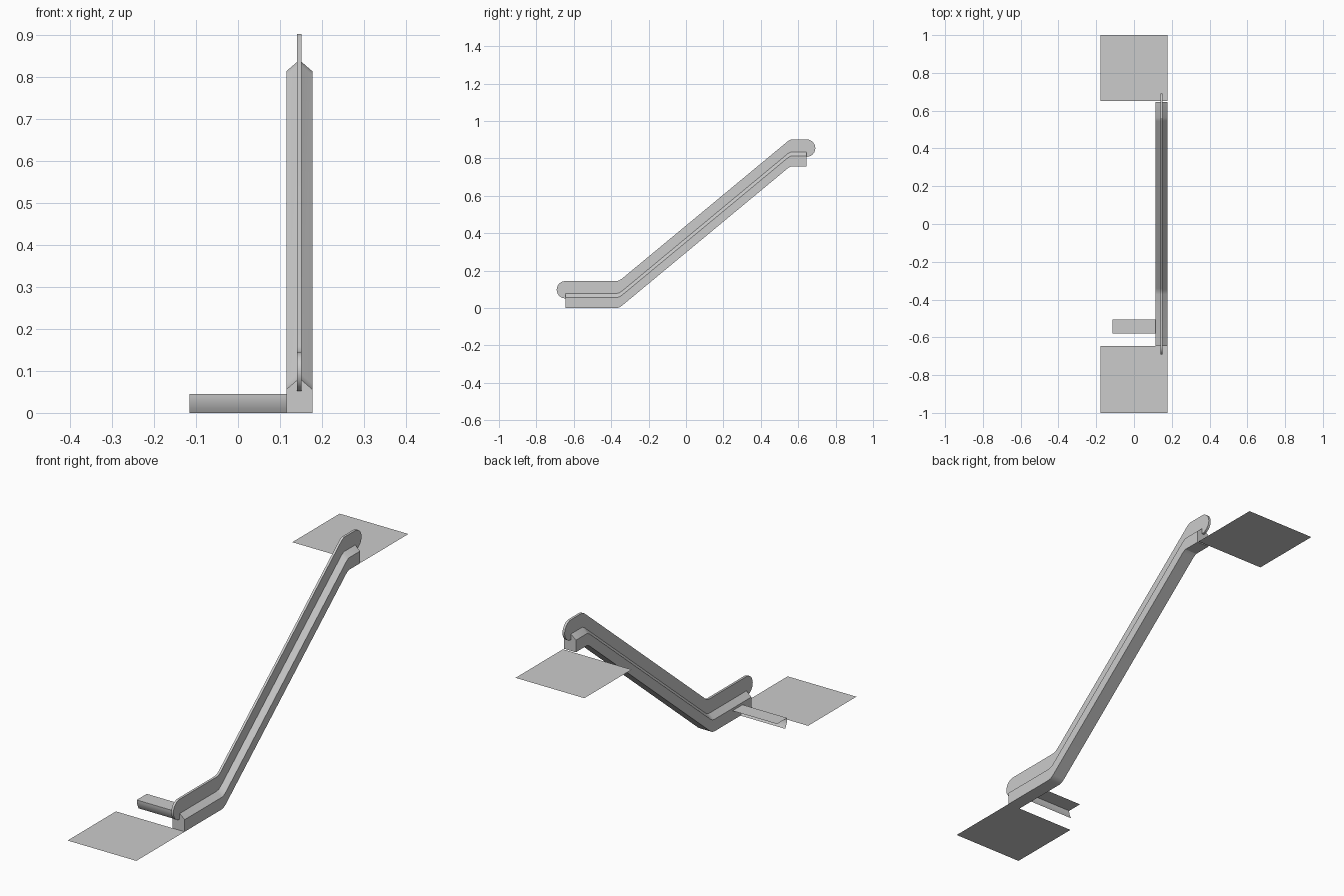
import bpy, math

if "Cube" in bpy.data.objects:
    bpy.data.objects.remove(bpy.data.objects["Cube"])

X0, X1 = 0.115, 0.177          # skirt sides
P0, P1 = 0.1405, 0.1515        # thin panel sides
END = 0.645                    # end of the skirt along y
RISE = 0.757

# Centre path (y, height): flat, short eased bend, slope, flat
PATH = [(-END, 0.0), (-0.372, 0.0), (-0.358, 0.003), (-0.342, 0.013),
        (0.545, RISE - 0.009), (0.562, RISE), (END, RISE)]


def make(name, verts, faces, smooth=None):
    mesh = bpy.data.meshes.new(name)
    mesh.from_pydata(verts, [], faces)
    obj = bpy.data.objects.new(name, mesh)
    bpy.context.collection.objects.link(obj)
    if smooth:
        bpy.context.view_layer.objects.active = obj
        obj.select_set(True)
        bpy.ops.object.shade_smooth_by_angle(angle=math.radians(smooth))
        obj.select_set(False)
    return obj


# Skirt: five-sided section with a sloped cap, swept along the path
section = [(X0, 0), (X1, 0), (X1, 0.056), (P1, 0.078), (P0, 0.078), (X0, 0.056)]
n = len(section)
verts = [(x, y, h + z) for y, h in PATH for x, z in section]
faces = [(i * n + j, i * n + (j + 1) % n, (i + 1) * n + (j + 1) % n, (i + 1) * n + j)[::-1]
         for i in range(len(PATH) - 1) for j in range(n)]
last = (len(PATH) - 1) * n
faces += [tuple(range(n)), tuple(range(last, last + n))[::-1]]
make("balustrade_skirt", verts, faces, 25)

# Panel: strip above the skirt with round ends
R, CZ = 0.0465, 0.098


def arc(y, z, start):
    return [(y + R * math.cos(math.radians(start - 15 * k)),
             z + R * math.sin(math.radians(start - 15 * k))) for k in range(13)]


top = [(y, h + CZ + R) for y, h in PATH[1:-1]]
low = [(y, h + 0.074) for y, h in PATH]
outline = top + arc(END, RISE + CZ, 90) + low[::-1] + arc(-END, CZ, 270)
m = len(outline)
verts = [(P1, y, z) for y, z in outline] + [(P0, y, z) for y, z in outline]
faces = [tuple(range(m))[::-1], tuple(range(m, 2 * m))]
faces += [(i, (i + 1) % m, (i + 1) % m + m, i + m) for i in range(m)]
make("balustrade_panel", verts, faces, 25)

# Step: flat tread and a curved riser, open behind
tread = [(-0.506, 0.045), (-0.58, 0.045)]
riser = [(-0.58 + 0.015 * (k / 5) ** 2, 0.045 * (1 - k / 5)) for k in range(1, 6)]
prof = tread + riser
verts = [(x, y, z) for y, z in prof for x in (-0.115, 0.115)]
faces = [(2 * i, 2 * i + 2, 2 * i + 3, 2 * i + 1) for i in range(len(prof) - 1)]
make("step", verts, faces, 25)

# Landing plates at both ends
for name, ya, yb, z in (("lower_landing", -1, -END, 0), ("upper_landing", 0.652, 1, RISE)):
    make(name, [(-0.177, ya, z), (0.177, ya, z), (0.177, yb, z), (-0.177, yb, z)],
         [(0, 1, 2, 3)])
